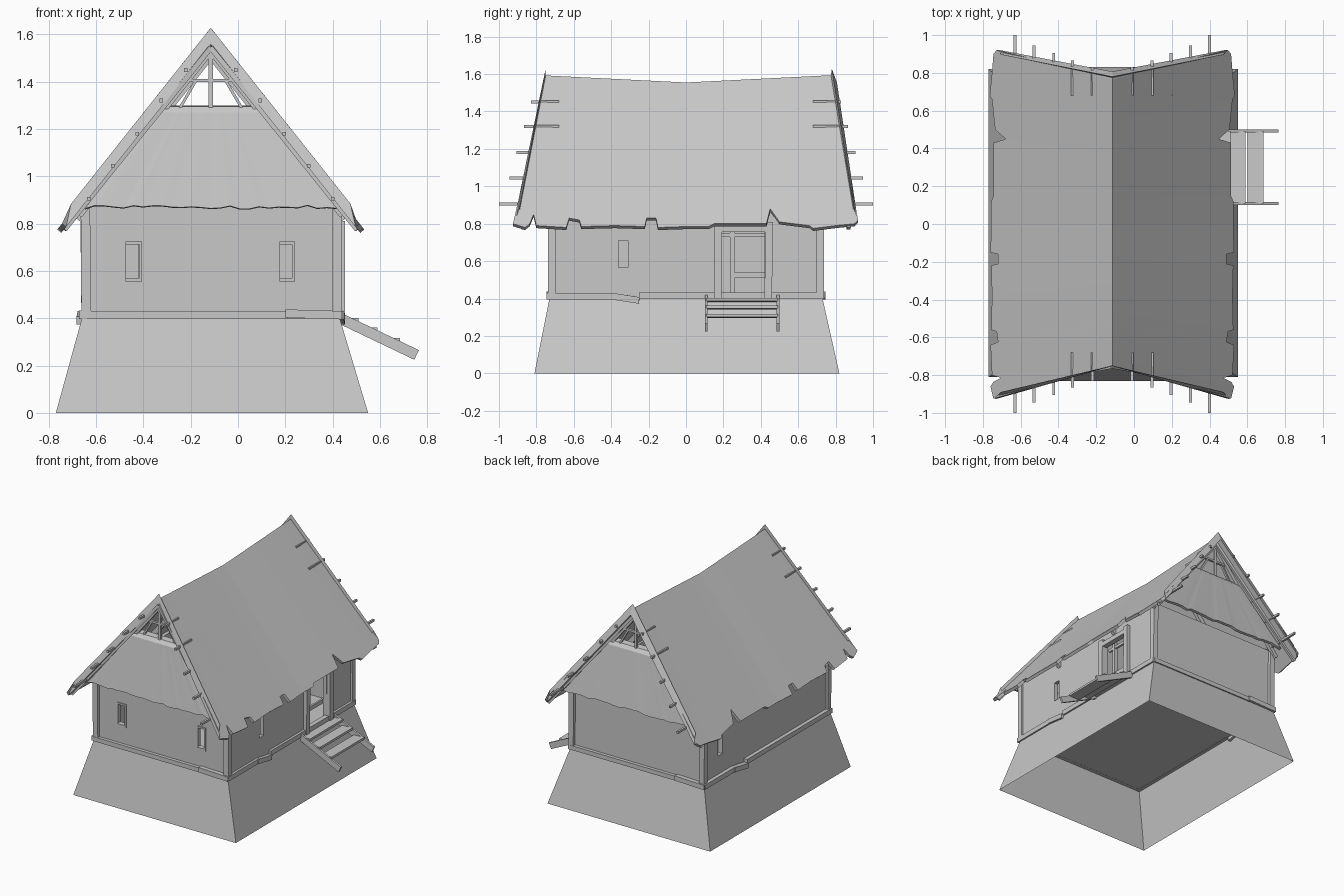
import bpy, bmesh, random
from mathutils import Vector

cube = bpy.data.objects.get("Cube")
if cube:
    bpy.data.objects.remove(cube, do_unlink=True)
random.seed(4)

grey = bpy.data.materials.new("weathered_grey")
grey.use_nodes = True
grey.diffuse_color = (0.58, 0.58, 0.58, 1)
grey.node_tree.nodes["Principled BSDF"].inputs["Base Color"].default_value = grey.diffuse_color

C = -0.115            # x of the ridge line
HALF, EAVE = 0.645, 0.78


def mesh_object(name, verts, faces, thickness=0):
    mesh = bpy.data.meshes.new(name)
    mesh.from_pydata([tuple(v) for v in verts], [], faces)
    mesh.materials.append(grey)
    ob = bpy.data.objects.new(name, mesh)
    bpy.context.collection.objects.link(ob)
    if thickness:
        mod = ob.modifiers.new("thickness", "SOLIDIFY")
        mod.thickness = thickness
        mod.offset = -1
        mod.use_even_offset = True
    return ob


def beam(name, p, q, w, h):
    """Square timber from p to q, w wide and h high."""
    p, q = Vector(p), Vector(q)
    bm = bmesh.new()
    bmesh.ops.create_cube(bm, size=1)
    mesh = bpy.data.meshes.new(name)
    bm.to_mesh(mesh)
    bm.free()
    mesh.materials.append(grey)
    ob = bpy.data.objects.new(name, mesh)
    bpy.context.collection.objects.link(ob)
    ob.location = (p + q) / 2
    ob.rotation_mode = "QUATERNION"
    ob.rotation_quaternion = (q - p).to_track_quat("X", "Z")
    ob.scale = ((q - p).length, w, h)
    return ob


def block(name, x0, x1, y0, y1, z0, z1):
    y, z = (y0 + y1) / 2, (z0 + z1) / 2
    return beam(name, (x0, y, z), (x1, y, z), y1 - y0, z1 - z0)


def ridge_z(y):
    return 1.555 + 0.05 * abs(y)


# Sloped earth foundation, open underneath
low = [(-0.77, -0.81, 0), (0.55, -0.81, 0), (0.55, 0.82, 0), (-0.77, 0.82, 0)]
top = [(-0.66, -0.73, 0.4), (0.43, -0.73, 0.4), (0.43, 0.73, 0.4), (-0.66, 0.73, 0.4)]
sides = [(i, (i + 1) % 4, (i + 1) % 4 + 4, i + 4) for i in range(4)]
mesh_object("foundation", low + top, sides + [(4, 5, 6, 7)])

# Walls with cut openings
X0, X1, Y = -0.645, 0.425, 0.715
ring = [(X0, -Y), (X1, -Y), (X1, Y), (X0, Y)]
walls = mesh_object("walls", [(x, y, z) for z in (0.4, 0.89) for x, y in ring], sides, 0.03)
openings = [
    ("left_front", -0.475, -0.42, -0.8, -0.6, 0.57, 0.715),
    ("right_front", 0.175, 0.23, -0.8, -0.6, 0.57, 0.715),
    ("side", 0.3, 0.5, -0.36, -0.31, 0.565, 0.71),
    ("far_side", -0.75, -0.55, 0.50, 0.55, 0.565, 0.71),
    ("door", 0.3, 0.5, 0.19, 0.42, 0.41, 0.78),
]
for name, *box in openings:
    cutter = block(name + "_cutter", *box)
    cutter.hide_render = True
    mod = walls.modifiers.new(name, "BOOLEAN")
    mod.operation = "DIFFERENCE"
    mod.solver = "EXACT"
    mod.object = cutter
    bpy.context.view_layer.objects.active = walls
    if name == "left_front":
        bpy.ops.object.modifier_apply(modifier="thickness")
    bpy.ops.object.modifier_apply(modifier=name)
    bpy.data.objects.remove(cutter, do_unlink=True)

# Window trims
for x0, x1 in ((-0.475, -0.405), (0.175, 0.24)):
    block("window_jamb", x1 - 0.012, x1, -0.722, -0.70, 0.555, 0.725)
    block("window_head", x0, x1, -0.722, -0.70, 0.712, 0.725)
    block("window_sill", x0, x1, -0.722, -0.70, 0.555, 0.57)

# Corner posts, slightly leaning
for x in (-0.642, 0.42):
    for y in (-0.718, 0.718):
        lean = random.uniform(-0.006, 0.006)
        beam("corner_post", (x, y, 0.4), (x + lean, y, 0.88), 0.038, 0.04)
beam("bent_post_splinter", (-0.65, -0.715, 0.62), (-0.66, -0.715, 0.72), 0.03, 0.012)

# Sill beams, the same on opposite sides after a half turn
for s in (1, -1):
    def spin(x, y, z):
        return (C + s * (x - C), s * y, z)
    beam("end_sill", spin(-0.66, -0.722, 0.415), spin(0.21, -0.722, 0.415), 0.035, 0.032)
    beam("end_sill_short", spin(0.20, -0.727, 0.42), spin(0.44, -0.727, 0.413), 0.04, 0.035)
    beam("side_sill", spin(0.425, -0.735, 0.413), spin(0.425, -0.39, 0.413), 0.035, 0.035)
    beam("sagging_sill", spin(0.43, -0.40, 0.413), spin(0.435, -0.25, 0.39), 0.035, 0.035)
    beam("long_sill", spin(0.425, -0.25, 0.415), spin(0.425, 0.735, 0.415), 0.035, 0.035)

# Door frame and inner rails
for y in (0.17, 0.44):
    beam("door_post", (0.432, y, 0.40), (0.432, y + 0.004, 0.81), 0.04, 0.04)
block("door_lintel", 0.41, 0.45, 0.15, 0.46, 0.755, 0.79)
block("door_inner_post", 0.37, 0.395, 0.235, 0.26, 0.4, 0.78)
block("door_rail", 0.375, 0.39, 0.25, 0.43, 0.51, 0.54)
block("door_top_rail", 0.375, 0.39, 0.19, 0.43, 0.73, 0.75)

# Entrance steps
for y in (0.108, 0.492):
    beam("step_stringer", (0.42, y, 0.405), (0.755, y, 0.245), 0.015, 0.045)
for x, z in ((0.47, 0.39), (0.55, 0.35), (0.645, 0.305)):
    beam("step_tread", (x - 0.045, 0.3, z), (x + 0.04, 0.3, z + 0.004), 0.385, 0.016)

# Thatched roof with sagging ridge and ragged eaves: (y, eave height)
eave = [(-0.89, 0.87), (-0.925, 0.80), (-0.86, 0.78), (-0.835, 0.80), (-0.815, 0.85),
        (-0.80, 0.79), (-0.64, 0.78), (-0.625, 0.83), (-0.57, 0.82), (-0.56, 0.785),
        (-0.38, 0.79), (-0.22, 0.785), (-0.21, 0.83), (-0.16, 0.83), (-0.15, 0.78), (0, 0.785),
        (0.12, 0.785), (0.15, 0.80), (0.43, 0.80), (0.45, 0.88), (0.50, 0.81),
        (0.66, 0.79), (0.68, 0.775), (0.80, 0.79), (0.90, 0.80), (0.92, 0.82), (0.895, 0.87)]
verts, faces = [], []
ends = {0: -0.75, len(eave) - 1: 0.775}
last = -1
for i, (y, z) in enumerate(eave):
    ry = ends.get(i, max(-0.745, min(0.77, y * 0.83)))
    ry = max(ry, last + 0.001)
    last = ry
    rz = ridge_z(ry)
    off = HALF * (rz - z) / (rz - EAVE)
    verts += [(C, ry, rz), (C + off, y, z), (C - off, y, z)]
    if i:
        a, b = 3 * i - 3, 3 * i
        faces += [(a, a + 1, b + 1, b), (a, b, b + 2, a + 2)]
mesh_object("thatched_roof", verts, faces, 0.022)

# Gable skirts with ragged lower edge and rolled top
N = 26
rows = [(0.83, 0.87), (0.765, 1.27), (0.745, 1.295), (0.70, 1.30)]
for s in (1, -1):
    verts, faces = [], []
    for j, (y, z) in enumerate(rows):
        half = (1.59 - z) / 1.27 - 0.035
        for i in range(N + 1):
            jag = random.uniform(-0.008, 0.008) if j == 0 else 0
            verts.append((C + half * (2 * i / N - 1), s * y, z + jag))
    for j in range(len(rows) - 1):
        for i in range(N):
            a = j * (N + 1) + i
            quad = (a, a + 1, a + N + 2, a + N + 1)
            faces.append(quad if s < 0 else quad[::-1])
    mesh_object("gable_skirt", verts, faces, 0.02)

# Roof trusses
for y in (-0.74, -0.3, 0.3, 0.74):
    peak = ridge_z(y) - 0.055
    end = abs(y) > 0.5
    for s in (1, -1):
        beam("rafter", (C, y, peak), (C + s * 0.56, y, peak - 0.56 * 1.25), 0.025, 0.035)
        if end:
            beam("truss_brace", (C + s * 0.13, y, 1.29), (C + s * 0.06, y, 1.41), 0.015, 0.012)
    if end:
        beam("king_post", (C, y, 1.28), (C, y, peak), 0.018, 0.018)
        beam("collar_tie", (C - 0.12, y, 1.405), (C + 0.12, y, 1.405), 0.018, 0.014)

# Outer rafters along the roof edges
for e in (-1, 1):
    for s in (1, -1):
        beam("edge_rafter", (C, e * 0.755, 1.545), (C + s * 0.62, e * 0.87, 0.775), 0.02, 0.022)

# Purlin ends poking out under the thatch: offset, height, reach
for off, z, reach in ((0.105, 1.45, 0.83), (0.21, 1.32, 0.865), (0.31, 1.18, 0.905),
                      (0.415, 1.045, 0.945), (0.515, 0.905, 1.0)):
    for s in (1, -1):
        for e in (1, -1):
            beam("purlin_end", (C + s * off, e * 0.68, z), (C + s * off, e * reach, z), 0.015, 0.016)
